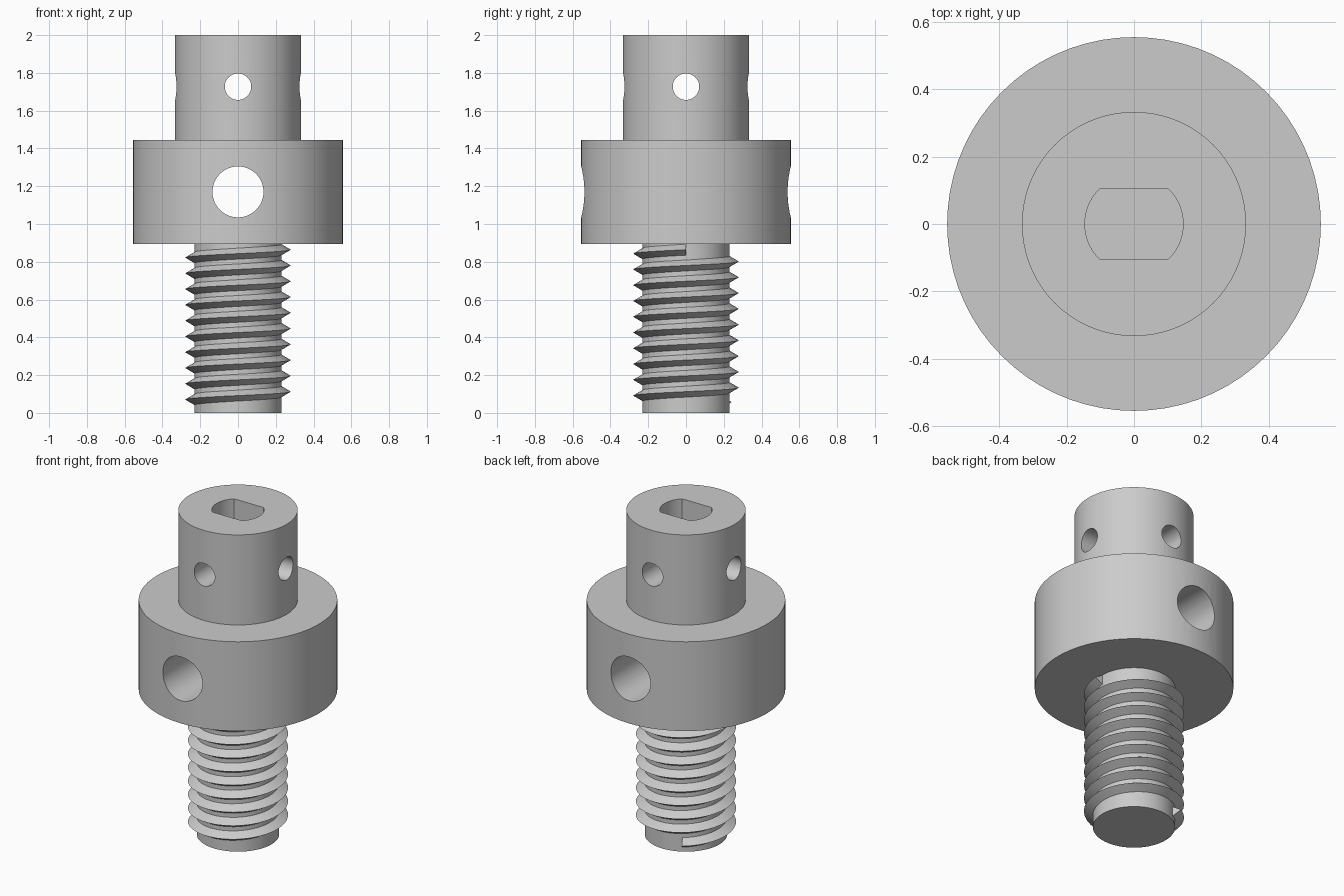
import bpy
import bmesh
from math import pi, sin, cos, sqrt, radians
from mathutils import Matrix

cube = bpy.data.objects.get("Cube")
if cube:
    bpy.data.objects.remove(cube, do_unlink=True)

# Steel grey material
steel = bpy.data.materials.new("steel_grey")
steel.use_nodes = True
grey = (0.6, 0.6, 0.6, 1)
steel.diffuse_color = grey
steel.node_tree.nodes["Principled BSDF"].inputs["Base Color"].default_value = grey


def finish(name, bm):
    bmesh.ops.recalc_face_normals(bm, faces=bm.faces)
    mesh = bpy.data.meshes.new(name)
    bm.to_mesh(mesh)
    bm.free()
    obj = bpy.data.objects.new(name, mesh)
    bpy.context.collection.objects.link(obj)
    mesh.materials.append(steel)
    return obj


def smooth(obj):
    bpy.ops.object.select_all(action='DESELECT')
    obj.select_set(True)
    bpy.context.view_layer.objects.active = obj
    bpy.ops.object.shade_smooth_by_angle(angle=radians(30))


def lathe(name, profile, segments=72):
    bm = bmesh.new()
    rings = [[bm.verts.new((r * cos(2 * pi * i / segments), r * sin(2 * pi * i / segments), z))
              for i in range(segments)] for r, z in profile]
    for low, high in zip(rings, rings[1:]):
        for i in range(segments):
            j = (i + 1) % segments
            bm.faces.new((low[i], low[j], high[j], high[i]))
    bm.faces.new(rings[0])
    bm.faces.new(rings[-1])
    return finish(name, bm)


def rod_cutter(name, radius, z, axis):
    bm = bmesh.new()
    bmesh.ops.create_cone(bm, cap_ends=True, segments=48, radius1=radius, radius2=radius,
                          depth=2, matrix=Matrix.Translation((0, 0, z)) @ Matrix.Rotation(pi / 2, 4, axis))
    return finish(name, bm)


def slot_cutter(name, radius, half, bottom, top):
    # Round bore with two flats
    a = math_angle = sqrt(radius ** 2 - half ** 2)
    start = -pi / 2 + sin_angle(a / radius)
    arc = [start + (-2 * start) * i / 16 for i in range(17)]
    outline = [(radius * cos(t + turn), radius * sin(t + turn)) for turn in (0, pi) for t in arc]
    bm = bmesh.new()
    face = bm.faces.new([bm.verts.new((x, y, bottom)) for x, y in outline])
    lifted = bmesh.ops.extrude_face_region(bm, geom=[face])["geom"]
    verts = [v for v in lifted if isinstance(v, bmesh.types.BMVert)]
    bmesh.ops.translate(bm, verts=verts, vec=(0, 0, top - bottom))
    return finish(name, bm)


def sin_angle(s):
    from math import asin
    return asin(s)


def cut(target, cutter):
    mod = target.modifiers.new(cutter.name, 'BOOLEAN')
    mod.operation = 'DIFFERENCE'
    mod.solver = 'EXACT'
    mod.object = cutter
    bpy.ops.object.select_all(action='DESELECT')
    target.select_set(True)
    bpy.context.view_layer.objects.active = target
    bpy.ops.object.modifier_apply(modifier=mod.name)
    bpy.data.objects.remove(cutter, do_unlink=True)


# Stepped body: shank, collar and head
body = lathe("stepped_body", [(0.23, 0), (0.23, 0.895), (0.555, 0.895), (0.555, 1.445),
                              (0.333, 1.445), (0.333, 2)])
cut(body, slot_cutter("drive_slot", 0.146, 0.106, 1.45, 2.1))
cut(body, rod_cutter("collar_hole", 0.135, 1.17, 'X'))
cut(body, rod_cutter("head_hole_front", 0.07, 1.727, 'X'))
cut(body, rod_cutter("head_hole_side", 0.07, 1.727, 'Y'))
smooth(body)

# Right-handed helical thread, ending at the +x side under the collar
pitch, end_z, steps = 0.0835, 0.864, 36
count = int(9.67 * steps)
bm = bmesh.new()
previous = None
for i in range(count + 1):
    turns = (i - count) / steps
    t = 2 * pi * turns
    z = end_z + pitch * turns
    ring = [bm.verts.new((r * cos(t), r * sin(t), z + dz))
            for r, dz in ((0.222, -0.034), (0.28, 0), (0.222, 0.034))]
    if previous:
        for k in range(3):
            n = (k + 1) % 3
            bm.faces.new((previous[k], previous[n], ring[n], ring[k]))
    else:
        bm.faces.new(ring)
    previous = ring
bm.faces.new(previous)
thread = finish("screw_thread", bm)
smooth(thread)
